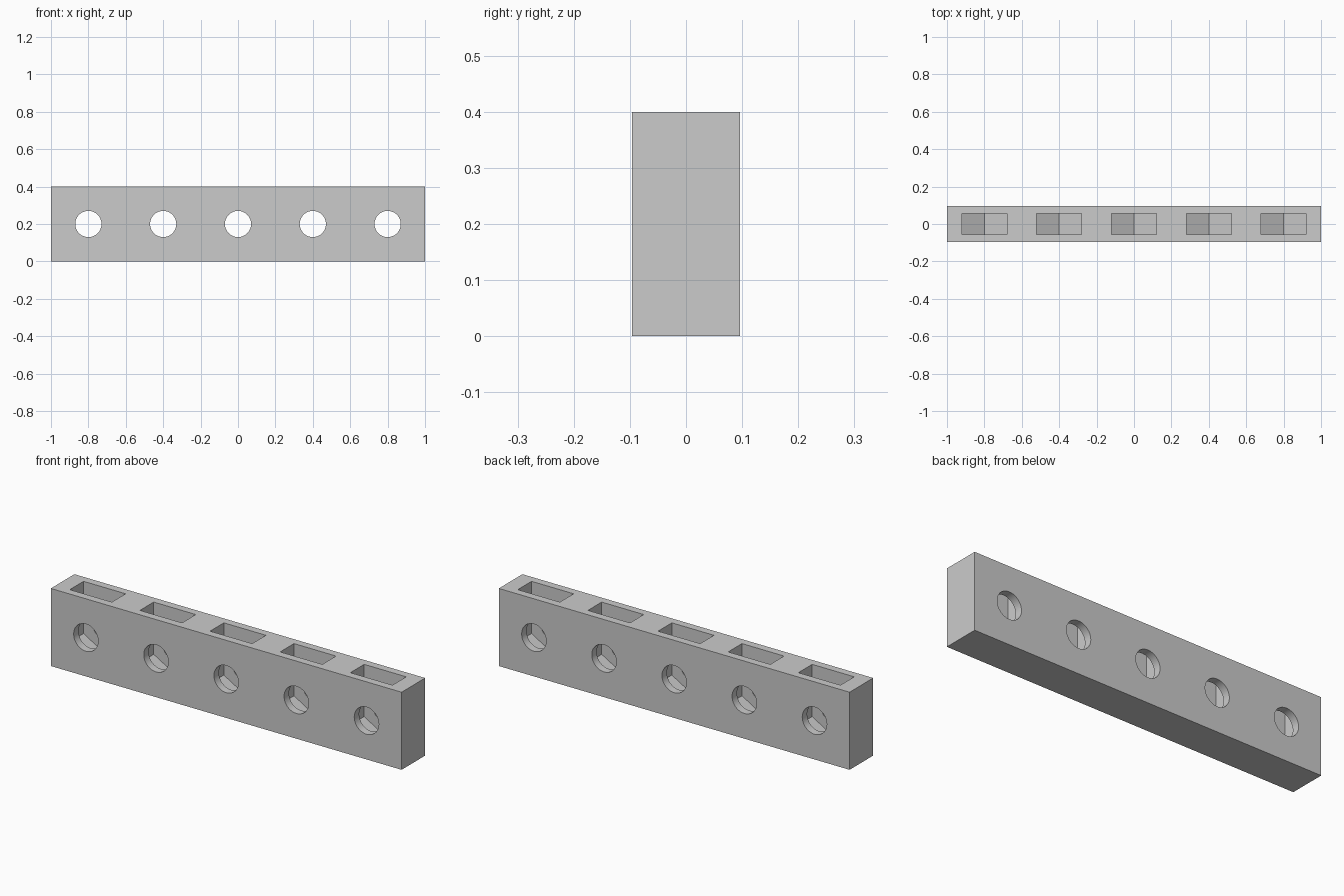
import bpy
import math

SPACING = 0.4
HALF_DEPTH = 0.096
HEIGHT = 0.4
MID = HEIGHT / 2
HOLE_RADIUS = 0.07
NUT_HALF_WIDTH = 0.12
NUT_HALF_THICKNESS = 0.056

default = bpy.data.objects.get("Cube")
if default:
    bpy.data.objects.remove(default, do_unlink=True)

grey = bpy.data.materials.new("plain grey")
grey.use_nodes = True
colour = (0.6, 0.6, 0.6, 1)
grey.diffuse_color = colour
grey.node_tree.nodes["Principled BSDF"].inputs["Base Color"].default_value = colour


def prism(name, profile, half_depth):
    """Extrude an x-z outline evenly to both sides of y = 0."""
    n = len(profile)
    verts = [(x, y, z) for y in (-half_depth, half_depth) for x, z in profile]
    faces = [tuple(range(n)), tuple(reversed(range(n, 2 * n)))]
    faces += [(i, i + n, (i + 1) % n + n, (i + 1) % n) for i in range(n)]
    mesh = bpy.data.meshes.new(name)
    mesh.from_pydata(verts, [], faces)
    mesh.materials.append(grey)
    obj = bpy.data.objects.new(name, mesh)
    bpy.context.collection.objects.link(obj)
    return obj


def cut(target, cutter):
    """Subtract the cutter, then remove it."""
    mod = target.modifiers.new("cut", "BOOLEAN")
    mod.operation = "DIFFERENCE"
    mod.solver = "EXACT"
    mod.object = cutter
    cutter.hide_render = True
    bpy.ops.object.select_all(action="DESELECT")
    bpy.context.view_layer.objects.active = target
    target.select_set(True)
    bpy.ops.object.modifier_apply(modifier=mod.name)
    bpy.data.objects.remove(cutter, do_unlink=True)


# Rectangular bar
bar = prism("bar", [(-1, 0), (1, 0), (1, HEIGHT), (-1, HEIGHT)], HALF_DEPTH)

# Nut pockets open at the top with a hexagonal floor, and round bolt holes
corner = NUT_HALF_WIDTH * math.tan(math.pi / 6)
segments = 64
for i in range(-2, 3):
    cx = i * SPACING
    w = NUT_HALF_WIDTH
    pocket = [(cx, MID - 2 * corner), (cx + w, MID - corner), (cx + w, HEIGHT + 0.1),
              (cx - w, HEIGHT + 0.1), (cx - w, MID - corner)]
    cut(bar, prism("nut_pocket", pocket, NUT_HALF_THICKNESS))
    circle = [(cx + HOLE_RADIUS * math.cos(math.tau * k / segments),
               MID + HOLE_RADIUS * math.sin(math.tau * k / segments))
              for k in range(segments)]
    cut(bar, prism("bolt_hole", circle, HALF_DEPTH + 0.1))

# Smooth hole walls, crisp edges
bpy.ops.object.shade_smooth_by_angle(angle=math.radians(30))
